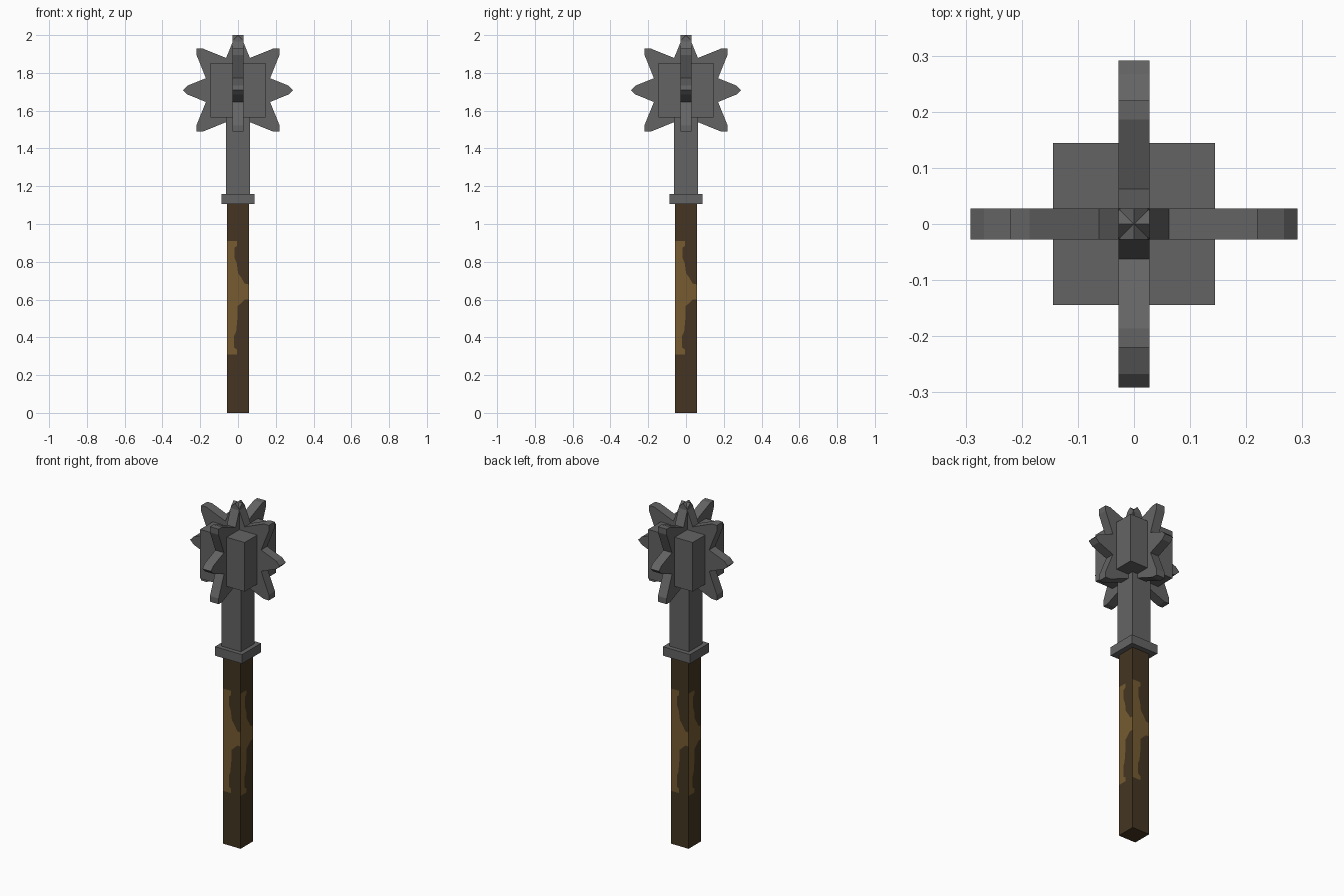
import bpy, bmesh, math
from mathutils import Matrix, Vector

cube = bpy.data.objects.get("Cube")
if cube:
    bpy.data.objects.remove(cube, do_unlink=True)


def material(name, rgb):
    m = bpy.data.materials.new(name)
    m.use_nodes = True
    m.diffuse_color = (*rgb, 1)
    m.node_tree.nodes["Principled BSDF"].inputs["Base Color"].default_value = (*rgb, 1)
    return m


STEEL = material("dark steel", (0.127, 0.127, 0.127))
WOOD = material("dark wood", (0.058, 0.036, 0.016))
WORN = material("worn wood", (0.180, 0.105, 0.031))


def add_object(name, bm, mats):
    bmesh.ops.recalc_face_normals(bm, faces=bm.faces)
    mesh = bpy.data.meshes.new(name)
    bm.to_mesh(mesh)
    bm.free()
    for m in mats:
        mesh.materials.append(m)
    ob = bpy.data.objects.new(name, mesh)
    bpy.context.collection.objects.link(ob)
    return ob


def block(name, half, z0, z1, mat):
    bm = bmesh.new()
    bmesh.ops.create_cube(bm, size=1)
    bmesh.ops.scale(bm, vec=(2 * half, 2 * half, z1 - z0), verts=bm.verts)
    bmesh.ops.translate(bm, vec=(0, 0, (z0 + z1) / 2), verts=bm.verts)
    return add_object(name, bm, [mat])


# Square handle: each side is split into dark bottom, worn patch and dark top
HALF, TOP = 0.057, 1.11
LOW = [(-0.057, 0.31), (-0.004, 0.31), (-0.004, 0.335), (-0.02, 0.345), (-0.02, 0.41),
       (-0.01, 0.43), (-0.004, 0.49), (-0.002, 0.565), (0.015, 0.58), (0.035, 0.60), (0.057, 0.60)]
HIGH = [(-0.057, 0.91), (-0.004, 0.91), (-0.004, 0.885), (-0.018, 0.875), (-0.018, 0.82),
        (-0.006, 0.79), (0.0, 0.74), (0.018, 0.715), (0.035, 0.685), (0.057, 0.68)]
bm = bmesh.new()
SIDES = [
    ([(-HALF, 0), (HALF, 0), (HALF, 0.31)] + LOW[::-1], 0),
    (LOW + HIGH[::-1] + [(-HALF, 0.68), (-HALF, 0.60)], 1),
    (HIGH + [(HALF, 0.91), (HALF, TOP), (-HALF, TOP)], 0),
]
for k in range(4):
    turn = Matrix.Rotation(k * math.pi / 2, 3, "Z")
    for outline, index in SIDES:
        face = bm.faces.new([bm.verts.new(turn @ Vector((x, -HALF, z))) for x, z in outline])
        face.material_index = index
for z in (0, TOP):
    bm.faces.new([bm.verts.new((x, y, z)) for x, y in
                  ((-HALF, -HALF), (HALF, -HALF), (HALF, HALF), (-HALF, HALF))])
bmesh.ops.remove_doubles(bm, verts=bm.verts, dist=0.0001)
add_object("handle", bm, [WOOD, WORN])

# Steel collar, neck and head core
CENTRE = 1.709
block("collar", 0.088, 1.106, 1.159, STEEL)
block("neck", 0.0625, 1.15, 1.58, STEEL)
block("head_core", 0.1445, CENTRE - 0.144, CENTRE + 0.144, STEEL)


# Eight-pointed spiked plates, crossed at right angles through the core
def star_outline():
    pts = []
    for k in range(8):
        a = k * math.pi / 4
        tip = 0.291 if k % 2 == 0 else 0.311
        for r, off in ((tip - 0.0235, -0.0235), (tip, 0), (tip - 0.0235, 0.0235)):
            pts.append((r * math.cos(a) - off * math.sin(a), r * math.sin(a) + off * math.cos(a)))
        valley = a + math.radians(20.3 if k % 2 == 0 else 24.7)
        pts.append((0.181 * math.cos(valley), 0.181 * math.sin(valley)))
    return pts


def spiked_plate(name, angle):
    bm = bmesh.new()
    face = bm.faces.new([bm.verts.new((x, -0.028, z)) for x, z in star_outline()])
    ext = bmesh.ops.extrude_face_region(bm, geom=[face], use_keep_orig=True)
    moved = [g for g in ext["geom"] if isinstance(g, bmesh.types.BMVert)]
    bmesh.ops.translate(bm, vec=(0, 0.056, 0), verts=moved)
    bmesh.ops.rotate(bm, cent=(0, 0, 0), matrix=Matrix.Rotation(angle, 3, "Z"), verts=bm.verts)
    bmesh.ops.translate(bm, vec=(0, 0, CENTRE), verts=bm.verts)
    add_object(name, bm, [STEEL])


spiked_plate("side_spikes", 0)
spiked_plate("front_back_spikes", math.pi / 2)
